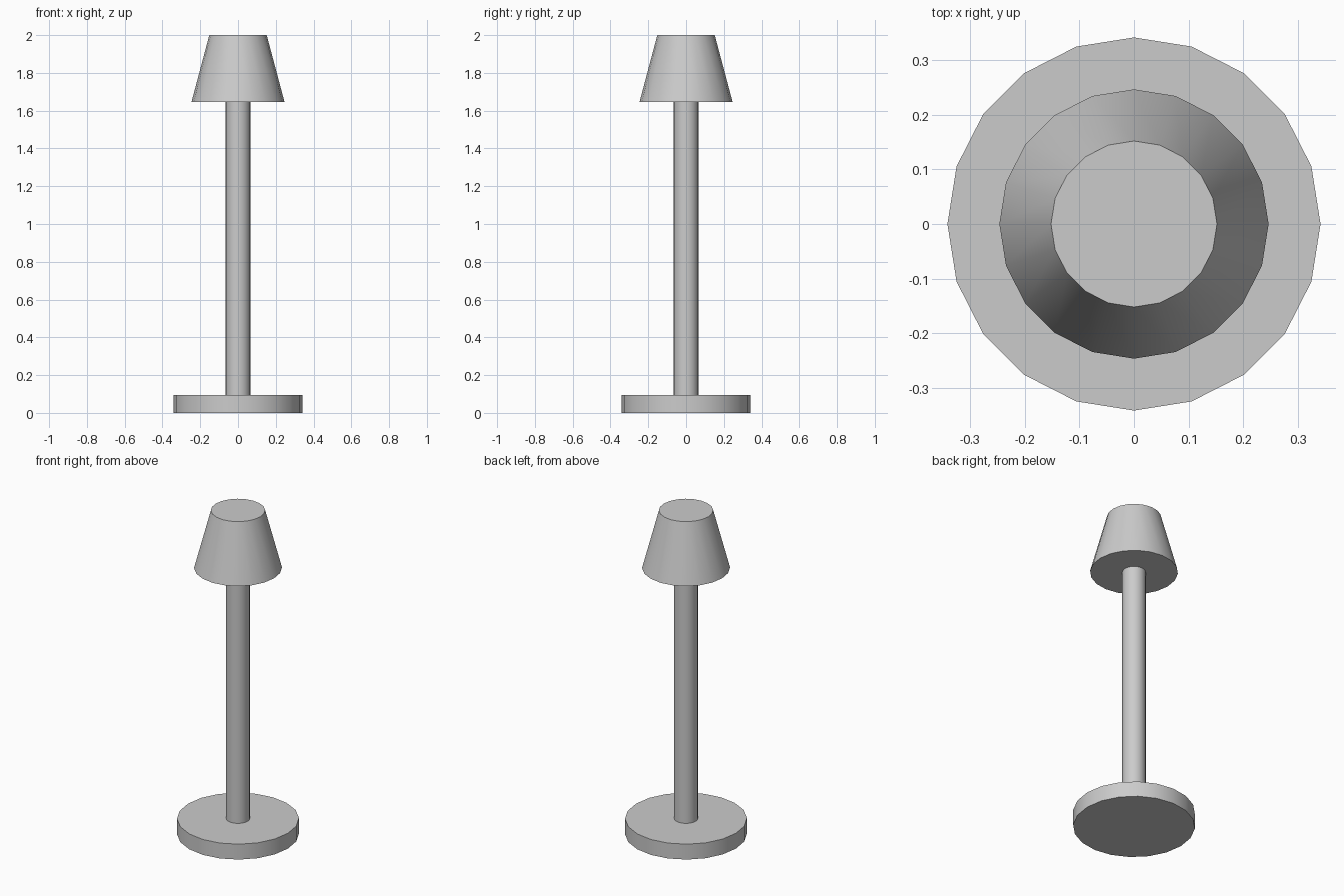
import bpy, math

if "Cube" in bpy.data.objects:
    bpy.data.objects.remove(bpy.data.objects["Cube"])

SIDES = 20


def round_part(name, r_bottom, r_top, z0, z1):
    """Capped round section standing between two heights."""
    bpy.ops.mesh.primitive_cone_add(vertices=SIDES, radius1=r_bottom, radius2=r_top,
                                    depth=z1 - z0, location=(0, 0, (z0 + z1) / 2))
    obj = bpy.context.object
    obj.name = name
    bpy.ops.object.shade_smooth_by_angle(angle=math.radians(30))
    return obj


# Flat disc foot, slim pole, closed tapered shade
round_part("base", 0.3416, 0.3416, 0.0, 0.095)
round_part("pole", 0.066, 0.066, 0.095, 1.645)
round_part("lamp_shade", 0.2465, 0.152, 1.645, 2.0)
